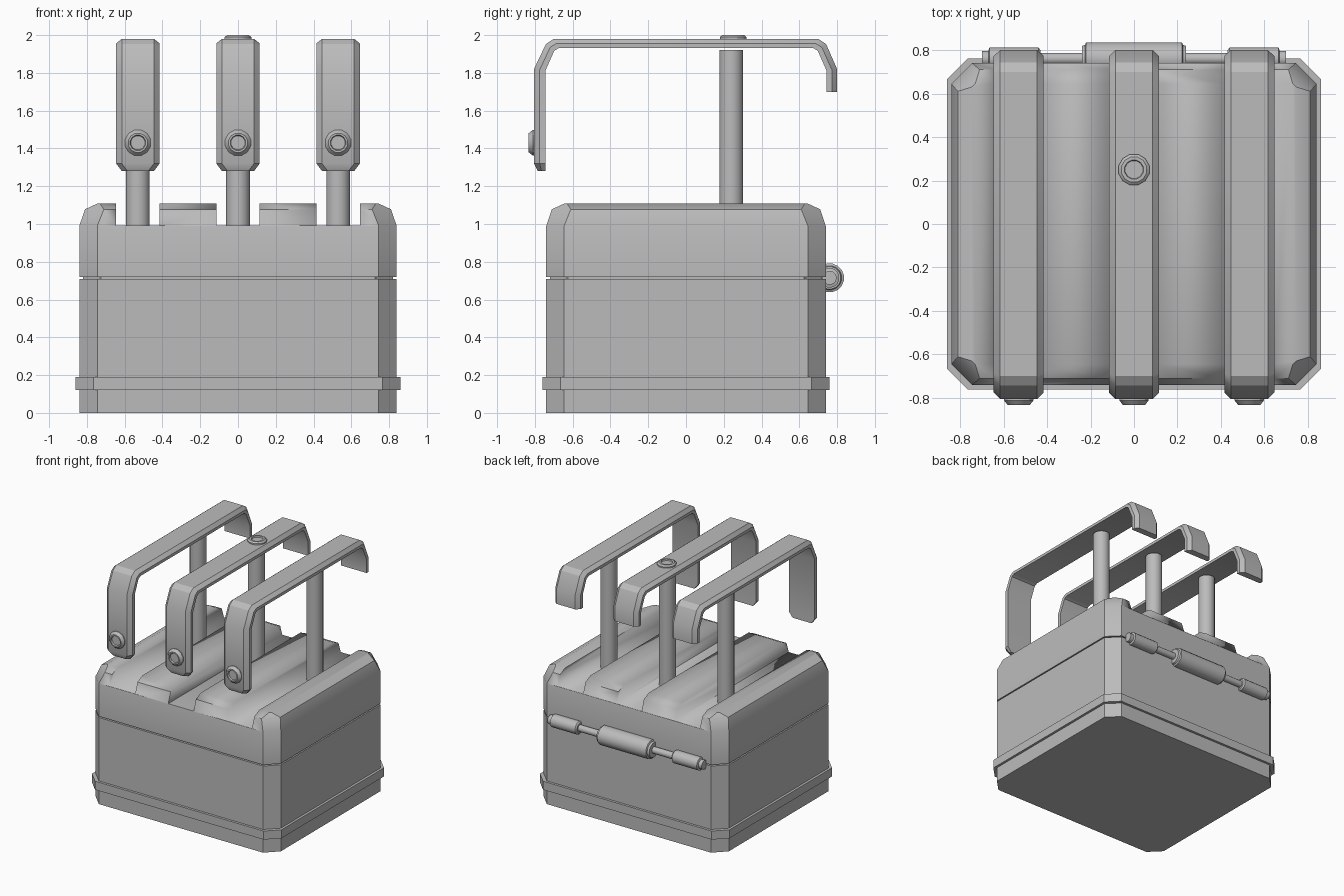
import bpy, bmesh, math
from mathutils import Matrix, Vector

if "Cube" in bpy.data.objects:
    bpy.data.objects.remove(bpy.data.objects["Cube"])

grey = bpy.data.materials.new("plain grey")
grey.diffuse_color = (0.5, 0.5, 0.5, 1)
grey.use_nodes = True
grey.node_tree.nodes["Principled BSDF"].inputs["Base Color"].default_value = grey.diffuse_color


def finish(name, bm, angle=30):
    bmesh.ops.recalc_face_normals(bm, faces=bm.faces)
    me = bpy.data.meshes.new(name)
    bm.to_mesh(me)
    bm.free()
    me.materials.append(grey)
    ob = bpy.data.objects.new(name, me)
    bpy.context.collection.objects.link(ob)
    bpy.ops.object.select_all(action='DESELECT')
    ob.select_set(True)
    bpy.context.view_layer.objects.active = ob
    bpy.ops.object.shade_smooth_by_angle(angle=math.radians(angle))
    return ob


def loft(name, rings):
    """Skin a list of equal-length closed rings and cap both ends."""
    bm = bmesh.new()
    loops = [[bm.verts.new(p) for p in r] for r in rings]
    n = len(loops[0])
    for a, b in zip(loops, loops[1:]):
        for i in range(n):
            j = (i + 1) % n
            bm.faces.new((a[i], a[j], b[j], b[i]))
    bm.faces.new(loops[0][::-1])
    bm.faces.new(loops[-1])
    return finish(name, bm)


def octagon(z, inset=0.0, c=0.095):
    """Rectangle with chamfered corners at height z."""
    x, y = 0.84 - inset, 0.74 - inset
    return [(x, c - y, z), (x, y - c, z), (x - c, y, z), (c - x, y, z),
            (-x, y - c, z), (-x, c - y, z), (c - x, -y, z), (x - c, -y, z)]


def turned(name, profile, axis, origin, sides):
    """Turn (radius, distance) points about an axis through origin."""
    rot = Vector((0, 0, 1)).rotation_difference(Vector(axis)).to_matrix().to_4x4()
    m = Matrix.Translation(origin) @ rot
    rings = [[m @ Vector((r * math.cos(t), r * math.sin(t), h))
              for t in [2 * math.pi * (k + 0.5) / sides for k in range(sides)]]
             for r, h in profile]
    return loft(name, rings)


# Box, foot band and recessed seam
loft("box_body", [octagon(0), octagon(0.71)])
loft("foot_band", [octagon(0.12, -0.02), octagon(0.19, -0.02)])
loft("lid_seam", [octagon(0.70, 0.02), octagon(0.73, 0.02)])

# Lid with rounded rim, then three channels cut front to back
lid = loft("lid", [octagon(0.72), octagon(0.99), octagon(1.078, 0.03, 0.1),
                   octagon(1.108, 0.095, 0.015)])
for cx in (-0.53, 0, 0.53):
    bm = bmesh.new()
    bmesh.ops.create_cube(bm, size=1, matrix=Matrix.Translation((cx, 0, 1.142))
                          @ Matrix.Diagonal((0.23, 2, 0.3, 1)))
    cutter = finish("channel_cutter", bm)
    cutter.hide_render = True
    mod = lid.modifiers.new("channel", 'BOOLEAN')
    mod.operation, mod.solver, mod.object = 'DIFFERENCE', 'EXACT', cutter
    bpy.context.view_layer.objects.active = lid
    bpy.ops.object.modifier_apply(modifier=mod.name)
    bpy.data.objects.remove(cutter)

# Strap stations: inner (y, z), outer (y, z), half width
stations = [((-0.745, 1.28), (-0.785, 1.28), 0.085),
            ((-0.745, 1.32), (-0.805, 1.32), 0.115),
            ((-0.745, 1.81), (-0.805, 1.82), 0.115),
            ((-0.697, 1.918), (-0.742, 1.952), 0.115),
            ((-0.67, 1.933), (-0.70, 1.98), 0.115),
            ((0.67, 1.933), (0.70, 1.98), 0.115),
            ((0.697, 1.918), (0.742, 1.952), 0.115),
            ((0.745, 1.81), (0.80, 1.82), 0.115),
            ((0.745, 1.70), (0.80, 1.70), 0.115)]


def strap_ring(cx, inner, outer, w):
    section = [(-w, 0), (w, 0), (w, 0.5), (w - 0.03, 1), (0.03 - w, 1), (-w, 0.5)]
    return [(cx + x, inner[0] + (outer[0] - inner[0]) * t,
             inner[1] + (outer[1] - inner[1]) * t) for x, t in section]


# Button: tapered rim with a shallow dished centre
button = [(0.07, -0.01), (0.07, 0.008), (0.052, 0.03), (0.042, 0.03), (0.038, 0.018)]
for side, cx in (("left", -0.53), ("middle", 0), ("right", 0.53)):
    loft(side + "_strap", [strap_ring(cx, *s) for s in stations])
    turned(side + "_post", [(0.064, 0.97), (0.064, 1.92)], (0, 0, 1), (cx, 0.24, 0), 16)
    turned(side + "_strap_button", button, (0, -1, 0), (cx, -0.803, 1.43), 12)
turned("top_button", [(0.073, -0.01), (0.073, 0.01), (0.06, 0.02), (0.045, 0.02),
                      (0.042, 0.01)], (0, 0, 1), (0, 0.25, 1.98), 12)

# Hinge along the back: rod, wide barrel and two end barrels
pin = (0, 0.76, 0.715)
turned("hinge_rod", [(0.027, -0.6), (0.027, 0.6)], (1, 0, 0), pin, 16)
turned("hinge_barrel", [(0.06, -0.24), (0.065, -0.225), (0.077, -0.22), (0.077, 0.22),
                        (0.065, 0.225), (0.06, 0.24)], (1, 0, 0), pin, 16)
for side, s in (("left", -1), ("right", 1)):
    turned(side + "_hinge_end", [(0.04, 0.43), (0.052, 0.44), (0.052, 0.665),
                                 (0.037, 0.67), (0.037, 0.70)], (s, 0, 0), pin, 16)
